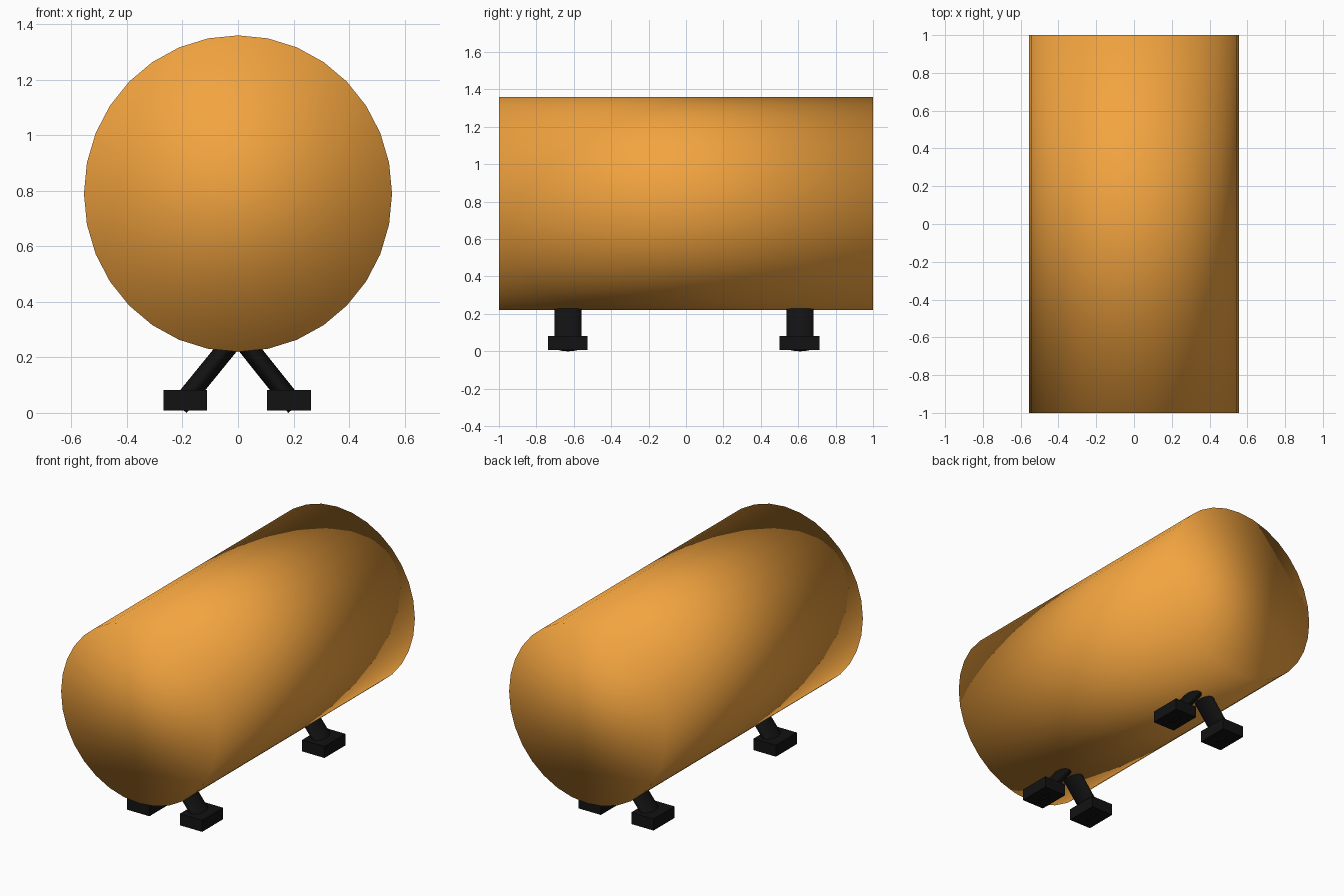
import bpy
from math import radians
from mathutils import Vector

if "Cube" in bpy.data.objects:
    bpy.data.objects.remove(bpy.data.objects["Cube"])


def material(name, color):
    m = bpy.data.materials.new(name)
    m.diffuse_color = color
    m.use_nodes = True
    m.node_tree.nodes["Principled BSDF"].inputs["Base Color"].default_value = m.diffuse_color
    return m


orange = material("orange", (0.89, 0.37, 0.05, 1))
black = material("black", (0.006, 0.006, 0.006, 1))


def finish(name, scale, mat):
    ob = bpy.context.object
    ob.name = name
    ob.scale = scale
    ob.data.materials.append(mat)
    bpy.ops.object.transform_apply(location=False, rotation=False, scale=True)
    return ob


# Drum body: slightly oval cylinder lying along y, smooth over the rims
bpy.ops.mesh.primitive_cylinder_add(vertices=32, radius=1, depth=2,
                                    location=(0, 0, 0.79), rotation=(radians(90), 0, 0))
finish("barrel_body", (0.555, 0.57, 1), orange)
bpy.ops.object.shade_smooth()


# Splayed oval strut between two points
def strut(name, low, high):
    low, high = Vector(low), Vector(high)
    d = high - low
    bpy.ops.mesh.primitive_cylinder_add(vertices=32, radius=1, depth=d.length,
                                        location=(low + high) / 2)
    ob = finish(name, (0.035, 0.072, 1), black)
    ob.rotation_euler = (0, radians(90) - d.xz.angle_signed(Vector((1, 0))), 0)
    bpy.ops.object.shade_smooth_by_angle(angle=radians(40))


# Two pairs of legs, each with a block foot
for end, y in (("front", -0.63), ("back", 0.61)):
    for side, s in (("left", -1), ("right", 1)):
        strut(f"{end}_{side}_leg", (s * 0.21 - 0.002, y, 0.022), (s * 0.002, y, 0.28))
        bpy.ops.mesh.primitive_cube_add(size=1, location=(s * 0.187 - 0.003, y - 0.003, 0.045))
        finish(f"{end}_{side}_foot", (0.158, 0.212, 0.074), black)
